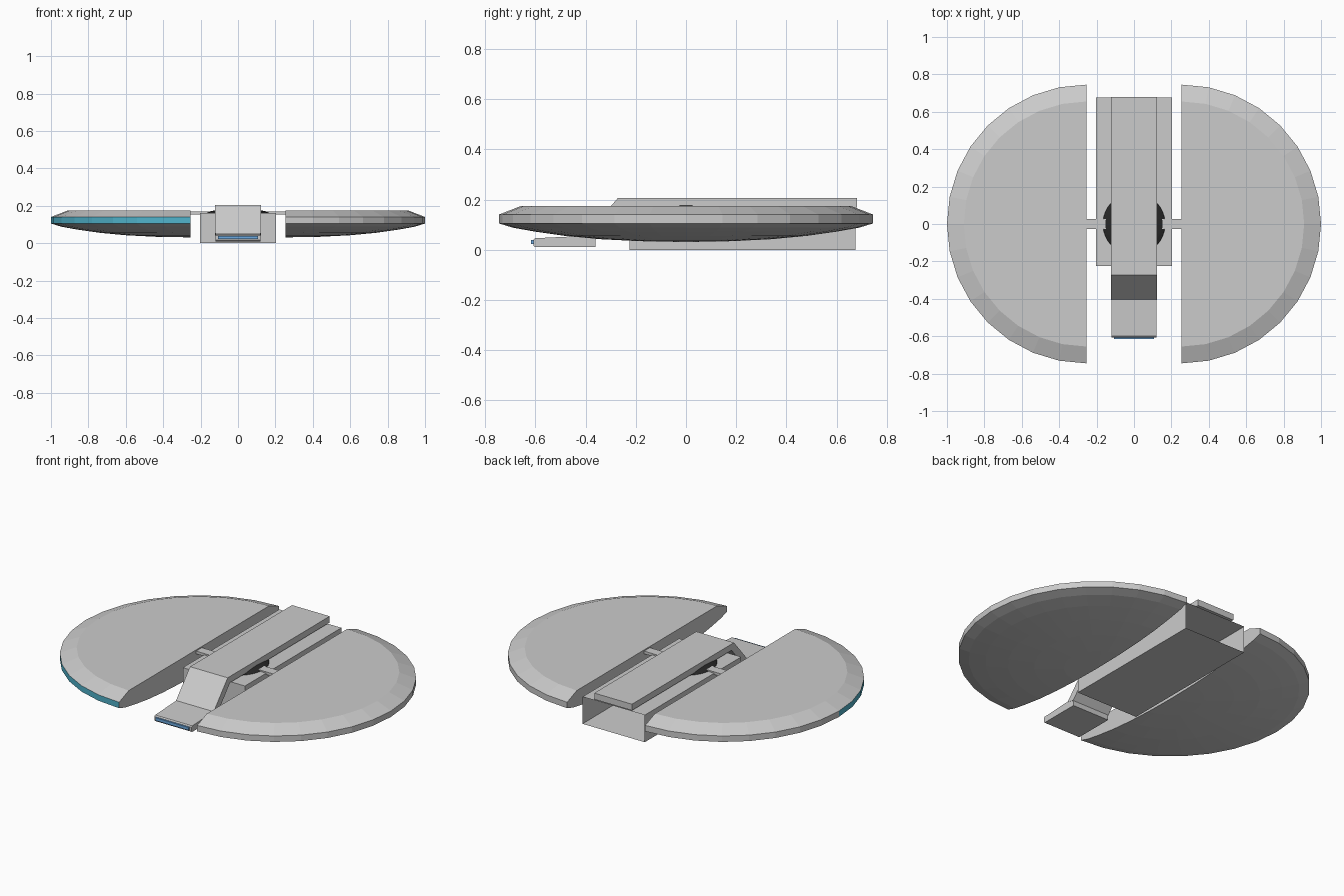
import bpy, bmesh
from math import sin, cos, pi

if "Cube" in bpy.data.objects:
    bpy.data.objects.remove(bpy.data.objects["Cube"])


def material(name, rgb):
    m = bpy.data.materials.new(name)
    m.diffuse_color = (*rgb, 1)
    m.use_nodes = True
    m.node_tree.nodes["Principled BSDF"].inputs["Base Color"].default_value = m.diffuse_color
    return m


cyan = material("cyan_glow", (0.08, 0.45, 0.6))
blue = material("window_blue", (0.15, 0.4, 0.75))
black = material("black", (0.02, 0.02, 0.02))
grey = material("grey", (0.7, 0.7, 0.7))


def finish(name, bm, *mats):
    bmesh.ops.recalc_face_normals(bm, faces=bm.faces)
    me = bpy.data.meshes.new(name)
    bm.to_mesh(me)
    bm.free()
    for m in mats:
        me.materials.append(m)
    ob = bpy.data.objects.new(name, me)
    bpy.context.collection.objects.link(ob)
    return ob


def extrude_x(name, profile, half, *mats):
    """Solid from a closed (y, z) profile, spanning -half..half in x."""
    bm = bmesh.new()
    a = [bm.verts.new((-half, y, z)) for y, z in profile]
    b = [bm.verts.new((half, y, z)) for y, z in profile]
    n = len(profile)
    bm.faces.new(a)
    bm.faces.new(b[::-1])
    for i in range(n):
        j = (i + 1) % n
        bm.faces.new((a[i], b[i], b[j], a[j]))
    return finish(name, bm, *mats)


def box(name, lo, hi, *mats):
    bm = bmesh.new()
    bmesh.ops.create_cube(bm, size=1)
    for v in bm.verts:
        v.co = [l if c < 0 else h for c, l, h in zip(v.co, lo, hi)]
    return finish(name, bm, *mats)


# Half-disc wings: a lens profile swept through 180 degrees in 16 steps
LENS = [(0.655, 0.175), (0.745, 0.14), (0.745, 0.105), (0.69, 0.088), (0.6, 0.072),
        (0.48, 0.055), (0.34, 0.042), (0.18, 0.034)]


def half_disc(name, side):
    bm = bmesh.new()
    top = bm.verts.new((side * 0.255, 0, 0.175))
    bot = bm.verts.new((side * 0.255, 0, 0.031))
    rings = []
    for k in range(17):
        t = -pi / 2 + pi * k / 16
        rings.append([bm.verts.new((side * (0.255 + r * cos(t)), r * sin(t), z)) for r, z in LENS])
    for k in range(16):
        a, b = rings[k], rings[k + 1]
        bm.faces.new((top, a[0], b[0]))
        bm.faces.new((bot, b[-1], a[-1]))
        for i in range(len(LENS) - 1):
            f = bm.faces.new((a[i], a[i + 1], b[i + 1], b[i]))
            # glowing rim band on the front left quarter
            if side < 0 and i == 1 and k < 8:
                f.material_index = 1
    bm.faces.new([top] + rings[0] + [bot] + rings[-1][::-1])
    finish(name, bm, grey, cyan)


for side, label in ((-1, "left"), (1, "right")):
    half_disc(label + "_half_disc", side)
    # strut joining the disc to the hub
    x0, x1 = sorted((side * 0.12, side * 0.26))
    box(label + "_strut", (x0, -0.027, 0.152), (x1, 0.027, 0.168))

# Hub dome between hull and spine
bm = bmesh.new()
bmesh.ops.create_uvsphere(bm, u_segments=32, v_segments=12, radius=0.17)
for v in bm.verts:
    v.co.z = 0.156 + v.co.z * 0.17
finish("hub_dome", bm, black)

# Hull duct, open at the back
hull = box("hull_duct", (-0.203, -0.225, 0.0), (0.203, 0.675, 0.16))
bm = bmesh.new()
bm.from_mesh(hull.data)
back = [f for f in bm.faces if f.normal.y > 0.9]
bmesh.ops.inset_region(bm, faces=back, thickness=0.016)
back = max((f for f in bm.faces if f.normal.y > 0.9 and abs(f.calc_center_median().x) < 0.01
            and abs(f.calc_center_median().z - 0.08) < 0.01), key=lambda f: f.calc_area())
bmesh.ops.translate(bm, verts=back.verts, vec=(0, -0.88, 0))
bm.to_mesh(hull.data)
bm.free()

# Spine plate with sloping neck
extrude_x("spine_and_neck", [(0.68, 0.205), (-0.272, 0.205), (-0.405, 0.052), (-0.36, 0.04),
                             (-0.25, 0.168), (0.68, 0.168)], 0.123)

# Head and window
extrude_x("head", [(-0.36, 0.055), (-0.405, 0.055), (-0.6, 0.046), (-0.607, 0.04),
                   (-0.607, 0.016), (-0.6, 0.01), (-0.36, 0.01)], 0.121)
box("head_window", (-0.108, -0.616, 0.022), (0.108, -0.6, 0.039), blue)
